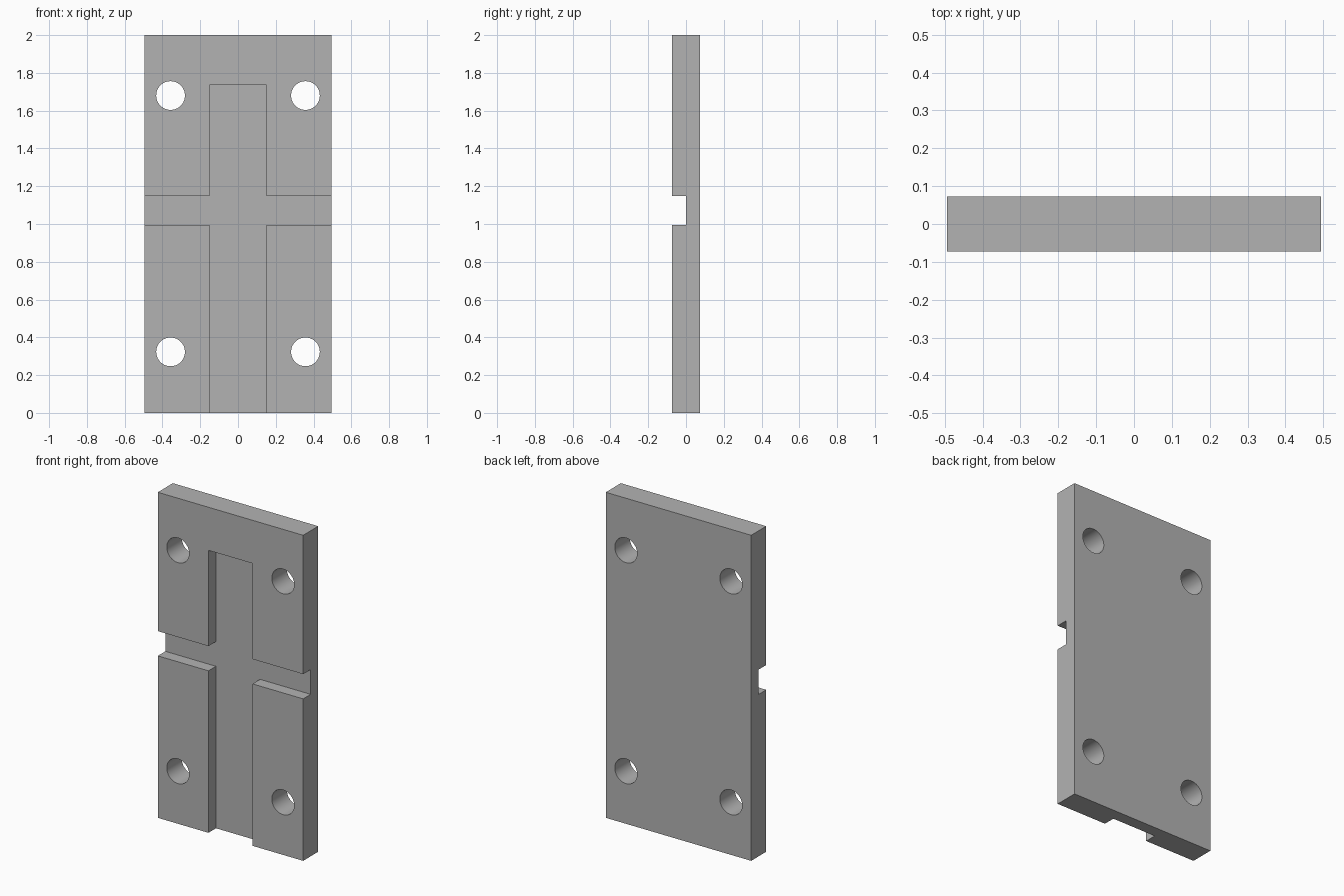
import bpy
from math import pi

WIDTH, DEPTH, HEIGHT = 0.988, 0.146, 2.0
HOLE_X, HOLE_LOW, HOLE_HIGH, HOLE_RADIUS = 0.357, 0.323, 1.68, 0.076

cube = bpy.data.objects.get("Cube")
if cube:
    bpy.data.objects.remove(cube, do_unlink=True)

grey = bpy.data.materials.new("plain grey")
grey.use_nodes = True
grey.diffuse_color = (0.45, 0.45, 0.45, 1)
grey.node_tree.nodes["Principled BSDF"].inputs["Base Color"].default_value = grey.diffuse_color


def box(name, x, y, z):
    """Box spanning the given (low, high) ranges."""
    spans = (x, y, z)
    bpy.ops.mesh.primitive_cube_add(size=1, location=[(a + b) / 2 for a, b in spans])
    obj = bpy.context.object
    obj.name = name
    obj.scale = [b - a for a, b in spans]
    bpy.ops.object.transform_apply(location=True, rotation=True, scale=True)
    obj.data.materials.append(grey)
    return obj


def cut(target, cutter):
    """Subtract the cutter from the target and remove it."""
    cutter.hide_render = True
    bpy.context.view_layer.objects.active = target
    mod = target.modifiers.new("cut", "BOOLEAN")
    mod.operation = "DIFFERENCE"
    mod.solver = "EXACT"
    mod.object = cutter
    bpy.ops.object.modifier_apply(modifier=mod.name)
    bpy.data.objects.remove(cutter, do_unlink=True)


# Main plate
plate = box("slotted_plate", (-WIDTH / 2, WIDTH / 2), (-DEPTH / 2, DEPTH / 2), (0, HEIGHT))

# Crossing half-depth channels in the front face
cut(plate, box("upright_channel", (-0.15, 0.15), (-DEPTH, 0), (-0.2, 1.735)))
cut(plate, box("cross_channel", (-WIDTH, WIDTH), (-DEPTH, 0), (0.995, 1.147)))

# Four through holes near the corners
for x in (-HOLE_X, HOLE_X):
    for z in (HOLE_LOW, HOLE_HIGH):
        bpy.ops.mesh.primitive_cylinder_add(vertices=64, radius=HOLE_RADIUS, depth=DEPTH * 2,
                                            location=(x, 0, z), rotation=(pi / 2, 0, 0))
        drill = bpy.context.object
        drill.data.materials.append(grey)
        cut(plate, drill)

# Smooth hole walls, sharp plate edges
bpy.ops.object.select_all(action="DESELECT")
plate.select_set(True)
bpy.context.view_layer.objects.active = plate
bpy.ops.object.shade_smooth_by_angle(angle=pi / 6)
